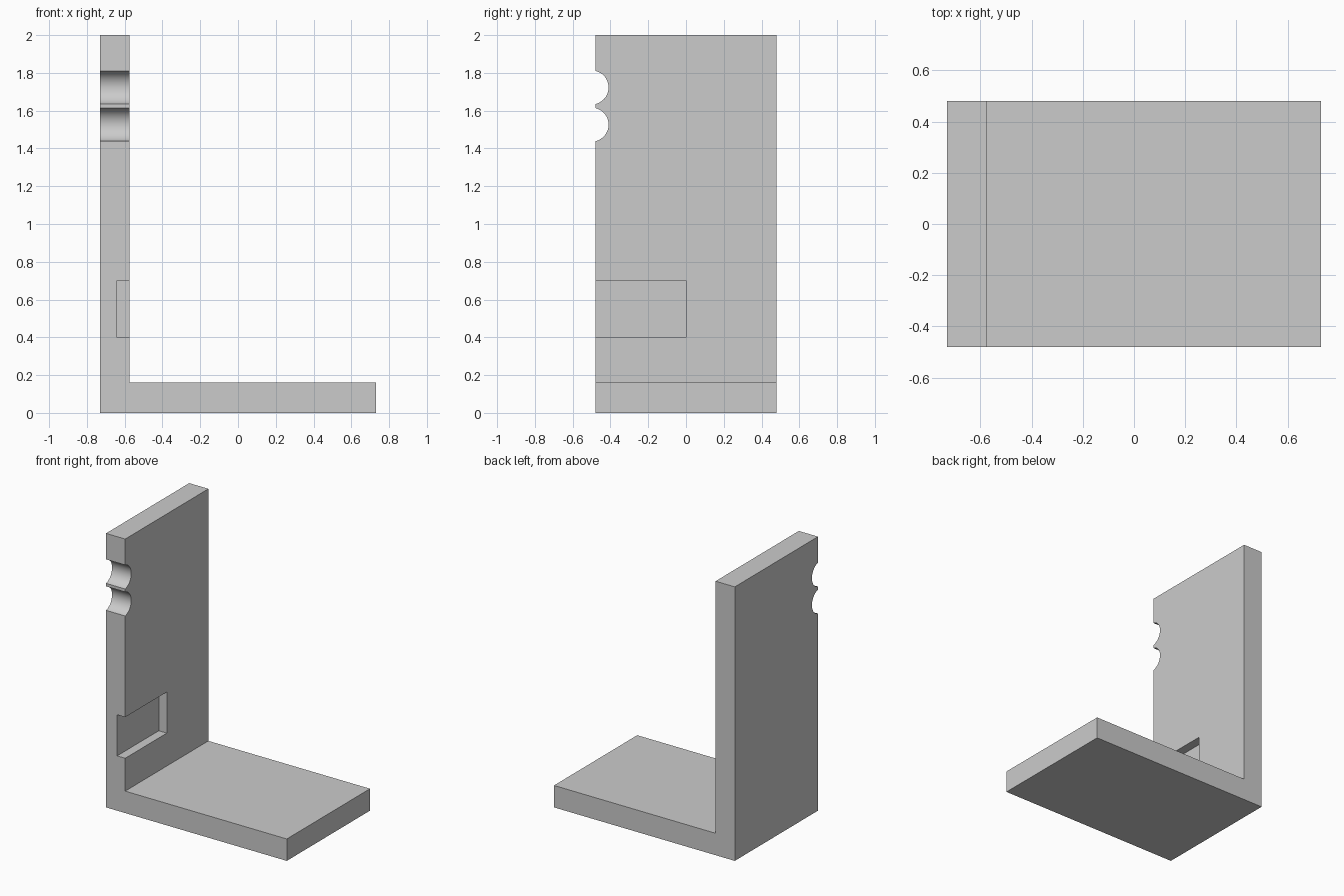
import bpy, math
from mathutils import Matrix, Vector

cube = bpy.data.objects.get("Cube")
if cube:
    bpy.data.objects.remove(cube, do_unlink=True)

W, D, H, T = 0.73, 0.48, 2.0, 0.155  # half width, half depth, height, thickness

grey = bpy.data.materials.new("light grey")
grey.use_nodes = True
colour = (0.6, 0.6, 0.6, 1)
grey.diffuse_color = colour
grey.node_tree.nodes["Principled BSDF"].inputs["Base Color"].default_value = colour


def box(name, low, high):
    low, high = Vector(low), Vector(high)
    bpy.ops.mesh.primitive_cube_add(size=1, location=(low + high) / 2)
    ob = bpy.context.object
    ob.name = name
    ob.data.transform(Matrix.Diagonal((*(high - low), 1)))
    return ob


def cut(target, cutter):
    mod = target.modifiers.new("cut", "BOOLEAN")
    mod.operation = "DIFFERENCE"
    mod.solver = "EXACT"
    mod.object = cutter
    cutter.hide_render = True
    bpy.context.view_layer.update()
    bpy.context.view_layer.objects.active = target
    bpy.ops.object.modifier_apply(modifier=mod.name)
    bpy.data.objects.remove(cutter, do_unlink=True)


# L-shaped bracket: side profile extruded front to back
profile = [(-W, 0), (W, 0), (W, T + 0.005), (T - W, T + 0.005), (T - W, H), (-W, H)]
n = len(profile)
verts = [(x, y, z) for y in (-D, D) for x, z in profile]
faces = [tuple(range(n)), tuple(reversed(range(n, 2 * n)))]
faces += [(i, i + n, (i + 1) % n + n, (i + 1) % n) for i in range(n)]
mesh = bpy.data.meshes.new("l_bracket")
mesh.from_pydata(verts, [], faces)
mesh.materials.append(grey)
bracket = bpy.data.objects.new("l_bracket", mesh)
bpy.context.collection.objects.link(bracket)

# Rectangular pocket on the inner face, open at the front
cut(bracket, box("pocket_cutter", (-0.64, -D - 0.1, 0.4), (-0.5, 0, 0.7)))

# Two round notches in the front edge of the wall
for z in (1.723, 1.526):
    bpy.ops.mesh.primitive_cylinder_add(vertices=64, radius=0.09, depth=0.6,
                                        location=(T / 2 - W, -0.5, z),
                                        rotation=(0, math.pi / 2, 0))
    cut(bracket, bpy.context.object)

# Smooth notches, crisp edges elsewhere
bpy.ops.object.select_all(action="DESELECT")
bracket.select_set(True)
bpy.context.view_layer.objects.active = bracket
bpy.ops.object.shade_smooth_by_angle(angle=math.radians(30))
